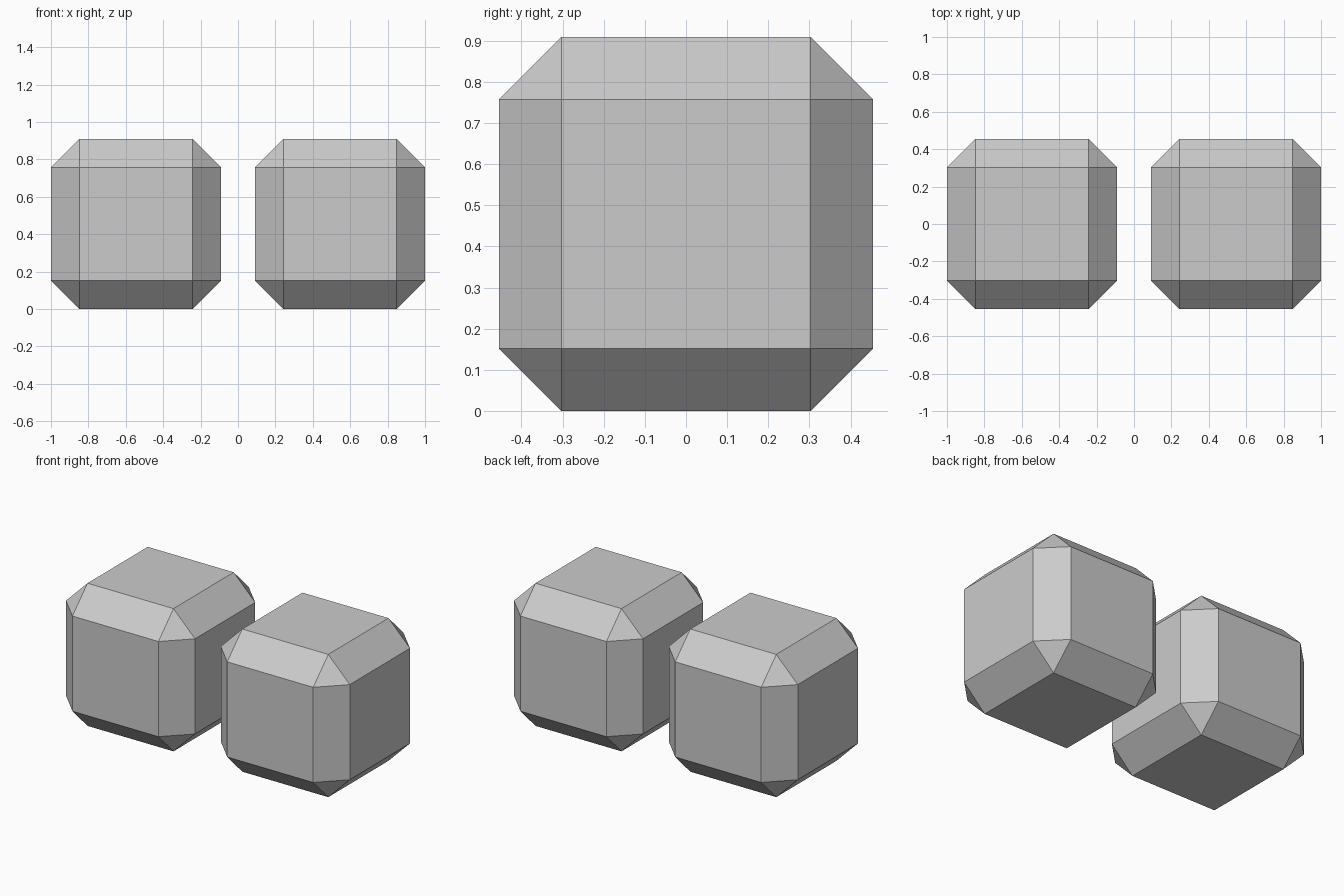
import bpy

if "Cube" in bpy.data.objects:
    bpy.data.objects.remove(bpy.data.objects["Cube"])

SIZE = 2 / 2.2            # edge length of each block
CENTRE_X = 1 - SIZE / 2   # outer faces sit at x = -1 and x = 1
CHAMFER = SIZE / 6


def chamfered_block(name, x):
    bpy.ops.mesh.primitive_cube_add(size=SIZE, location=(x, 0, SIZE / 2))
    block = bpy.context.object
    block.name = name
    bevel = block.modifiers.new("chamfer", 'BEVEL')
    bevel.offset_type = 'OFFSET'
    bevel.width = CHAMFER
    bevel.segments = 1
    bevel.limit_method = 'NONE'


# Two identical blocks side by side
for name, side in (("left_block", -1), ("right_block", 1)):
    chamfered_block(name, side * CENTRE_X)
